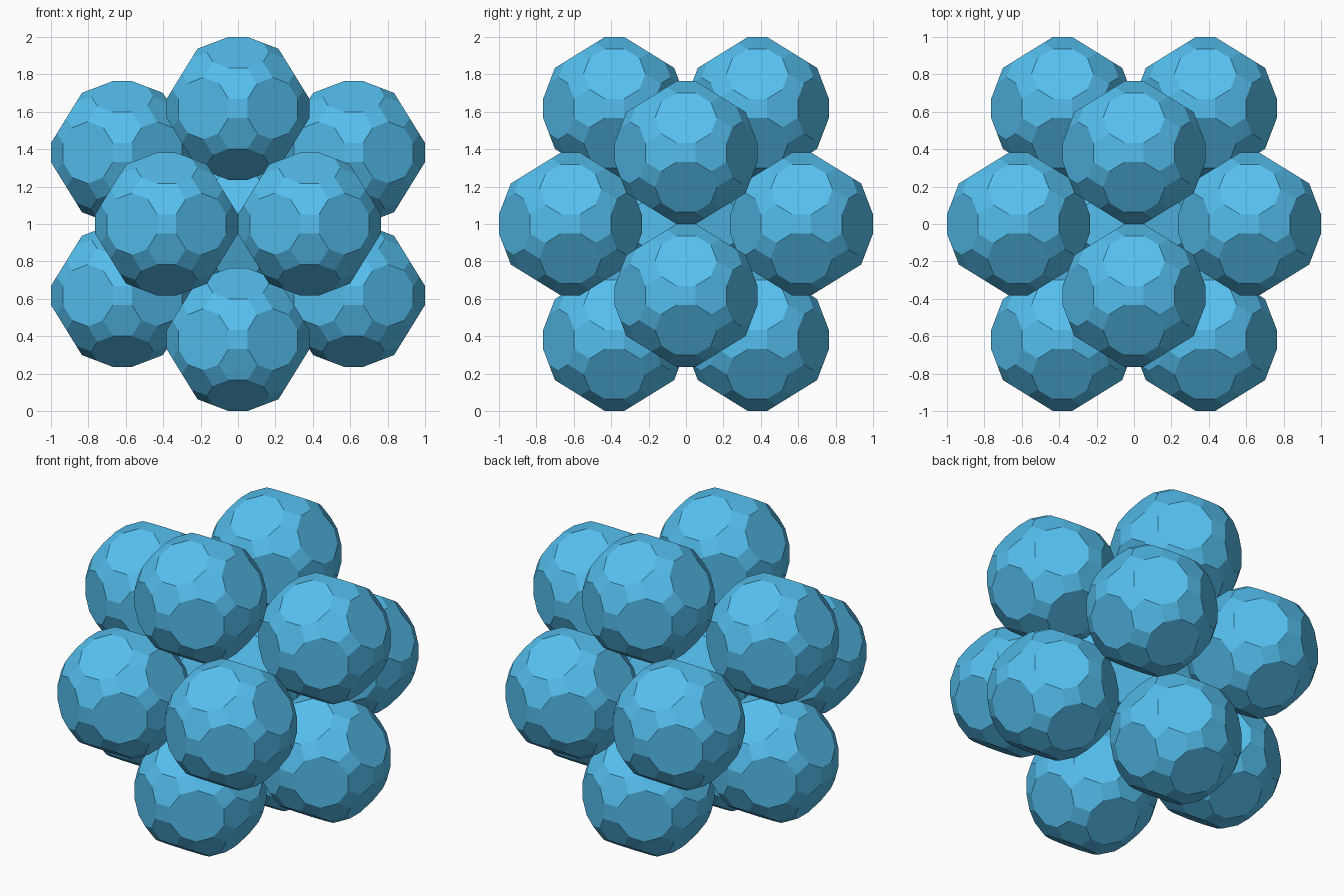
import bpy, bmesh, math
from itertools import product
from mathutils import Vector

if "Cube" in bpy.data.objects:
    bpy.data.objects.remove(bpy.data.objects["Cube"])

PHI = (1 + math.sqrt(5)) / 2
A, B = 1 - 1 / PHI, 1 / PHI          # 0.382, 0.618: ball centre offsets, A is also the ball half width

blue = bpy.data.materials.new("blue")
blue.diffuse_color = (0.09, 0.52, 0.86, 1)
blue.use_nodes = True
blue.node_tree.nodes["Principled BSDF"].inputs["Base Color"].default_value = blue.diffuse_color


def orbit(p):
    """All sign changes and cyclic permutations of one point."""
    pts = set()
    for s in product((1, -1), repeat=3):
        q = [a * b + 0.0 for a, b in zip(p, s)]
        for k in range(3):
            pts.add(tuple(round(c, 6) + 0.0 for c in q[k:] + q[:k]))
    return sorted(pts)


def hull_mesh(name, seeds, scale):
    """Convex solid from a few seed points, with flat faces merged."""
    bm = bmesh.new()
    for seed in seeds:
        for p in orbit(seed):
            bm.verts.new(Vector(p) * scale)
    bmesh.ops.convex_hull(bm, input=bm.verts[:])
    bmesh.ops.dissolve_limit(bm, angle_limit=math.radians(1),
                             verts=bm.verts[:], edges=bm.edges[:])
    bmesh.ops.recalc_face_normals(bm, faces=bm.faces[:])
    mesh = bpy.data.meshes.new(name)
    bm.to_mesh(mesh)
    bm.free()
    mesh.materials.append(blue)
    return mesh


def add(name, mesh, loc):
    ob = bpy.data.objects.new(name, mesh)
    ob.location = loc
    bpy.context.collection.objects.link(ob)


# Faceted ball: decagons, hexagons and squares
ball_seeds = [
    (1 / PHI, 3 + PHI, 1 / PHI),
    (2 / PHI, 1 + 2 * PHI, PHI),
    (1 / PHI, 3 * PHI - 1, PHI ** 2),
    (2 * PHI - 1, 2 + PHI, 2),
    (PHI, 2 * PHI, 3),
]
ball = hull_mesh("faceted_ball", ball_seeds, A / (3 + PHI))

# Twelve touching balls, one at each corner of an icosahedron
for i, c in enumerate(orbit((0, A, B))):
    add(f"ball_{i + 1}", ball, (c[0], c[1], c[2] + 1))

# Twenty-sided core seen through the gaps
core = hull_mesh("core", [(0, A, B)], 0.68)
add("core", core, (0, 0, 1))
